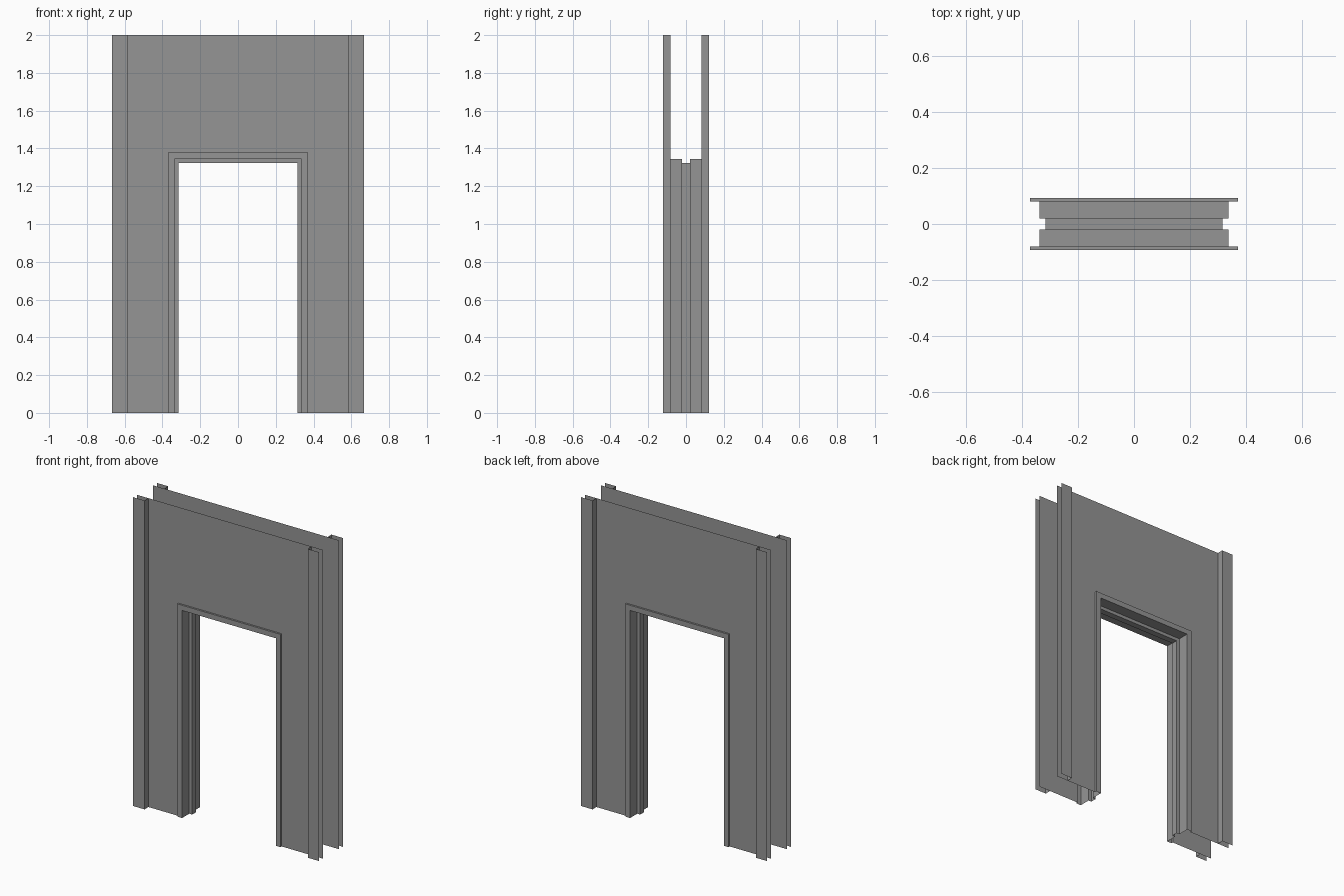
import bpy
import bmesh

cube = bpy.data.objects.get("Cube")
if cube:
    bpy.data.objects.remove(cube, do_unlink=True)

# Single plain grey
grey = bpy.data.materials.new("plain grey")
grey.use_nodes = True
colour = (0.3, 0.3, 0.3, 1)
grey.diffuse_color = colour
grey.node_tree.nodes["Principled BSDF"].inputs["Base Color"].default_value = colour

HALF_WIDTH, HEIGHT = 0.666, 2.0
STRIP_EDGE = 0.585            # inner edge of the raised side strips
WALL_Y, STRIP_Y, TRIM_Y, STOP_Y = 0.081, 0.121, 0.093, 0.02
TRIM, JAMB, STOP = 0.37, 0.336, 0.315   # half widths of the opening
HEAD = 1.008                  # opening height above its half width


def make_object(name, bm):
    mesh = bpy.data.meshes.new(name)
    bm.to_mesh(mesh)
    bm.free()
    mesh.materials.append(grey)
    obj = bpy.data.objects.new(name, mesh)
    bpy.context.collection.objects.link(obj)


def loft(name, rows):
    """Open sheet of quads joining rows of points."""
    bm = bmesh.new()
    rows = [[bm.verts.new(p) for p in row] for row in rows]
    for a, b in zip(rows, rows[1:]):
        for i in range(len(a) - 1):
            bm.faces.new((a[i], a[i + 1], b[i + 1], b[i]))
    make_object(name, bm)


def arch(r, y, top=None):
    """Square-headed outline from floor to floor."""
    z = HEAD + r if top is None else top
    return [(-r, y, 0), (-r, y, z), (r, y, z), (r, y, 0)]


for side, label in ((-1, "front"), (1, "back")):
    # Wall sheet with the doorway cut from it
    bm = bmesh.new()
    outline = arch(HALF_WIDTH, side * WALL_Y, HEIGHT) + arch(TRIM, side * WALL_Y)[::-1]
    face = bm.faces.new([bm.verts.new(p) for p in outline])
    face.normal_update()
    if face.normal.y * side < 0:
        face.normal_flip()
    make_object(label + "_wall", bm)

    # Raised L-shaped strips at both outer edges
    for s, hand in ((-1, "right"), (1, "left")):
        section = [(s * STRIP_EDGE, side * WALL_Y), (s * STRIP_EDGE, side * STRIP_Y),
                   (s * HALF_WIDTH, side * STRIP_Y)]
        if s * side > 0:
            section.reverse()
        loft(f"{label}_{hand}_strip", [[(x, y, z) for x, y in section] for z in (0, HEIGHT)])

# Door lining: trim, jamb and stop as one stepped section around the opening
half = [(TRIM, WALL_Y), (TRIM, TRIM_Y), (JAMB, TRIM_Y), (JAMB, STOP_Y), (STOP, STOP_Y)]
section = [(r, -y) for r, y in half] + half[::-1]
loft("door_lining", [arch(r, y) for r, y in section])
